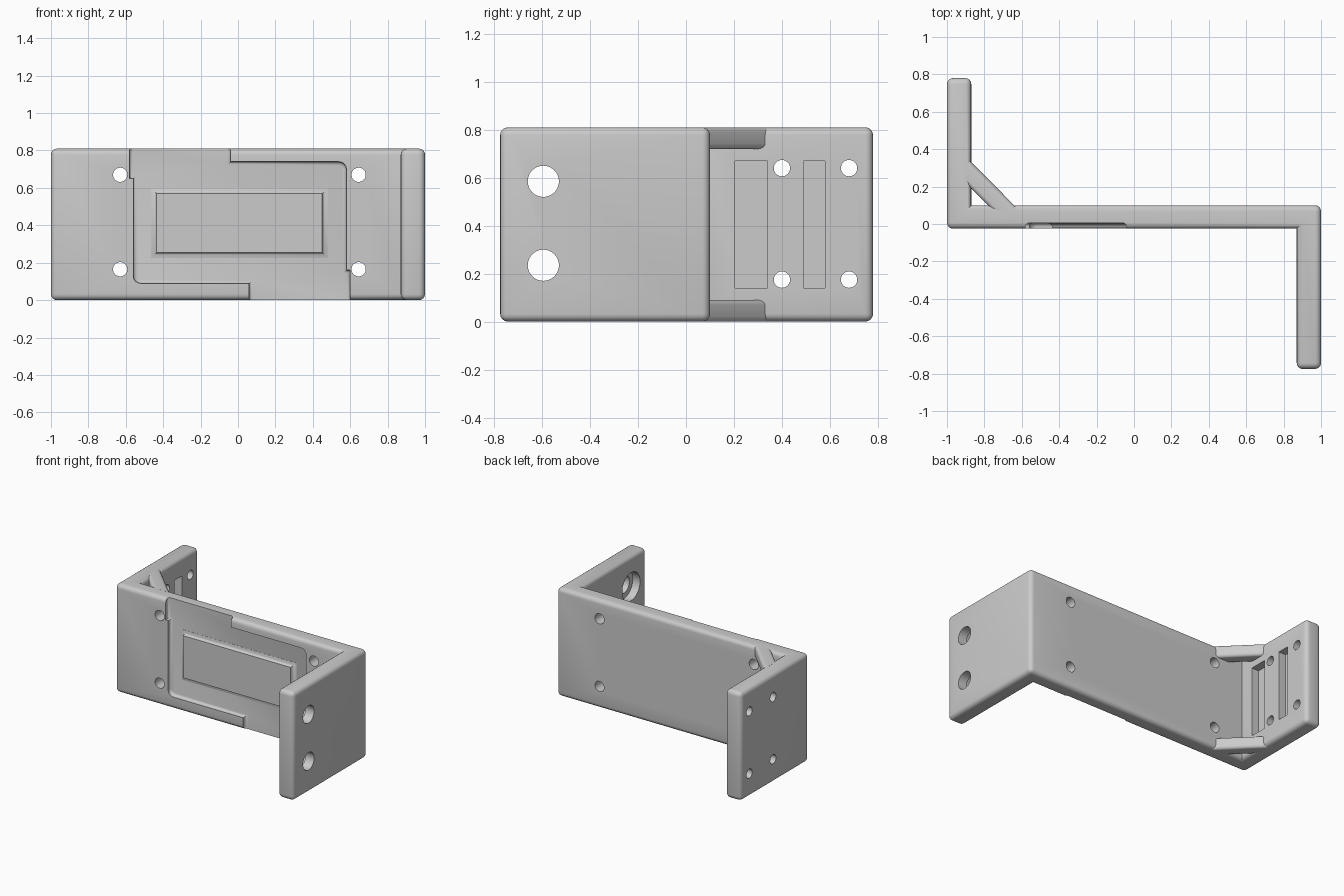
import bpy, bmesh, math
from mathutils import Vector

if "Cube" in bpy.data.objects:
    bpy.data.objects.remove(bpy.data.objects["Cube"], do_unlink=True)

grey = bpy.data.materials.new("plain grey")
grey.use_nodes = True
grey.diffuse_color = (0.6, 0.6, 0.6, 1)
grey.node_tree.nodes["Principled BSDF"].inputs["Base Color"].default_value = (0.6, 0.6, 0.6, 1)

H = 0.81               # height of the bracket
FRONT, BACK = -0.025, 0.1
T = 0.13               # wing thickness
FLOOR = 0.005          # depth of the front recess


def finish(bm, name):
    bmesh.ops.recalc_face_normals(bm, faces=bm.faces)
    mesh = bpy.data.meshes.new(name)
    bm.to_mesh(mesh)
    bm.free()
    obj = bpy.data.objects.new(name, mesh)
    bpy.context.collection.objects.link(obj)
    mesh.materials.append(grey)
    return obj


def prism(points, axis, lo, hi):
    """Extrude a 2D outline along an axis; the outline uses the other two axes in order."""
    bm = bmesh.new()

    def place(p, depth):
        co = list(p)
        co.insert(axis, depth)
        return bm.verts.new(co)

    a = [place(p, lo) for p in points]
    b = [place(p, hi) for p in points]
    bm.faces.new(a)
    bm.faces.new(b)
    n = len(points)
    for i in range(n):
        j = (i + 1) % n
        bm.faces.new((a[i], a[j], b[j], b[i]))
    bmesh.ops.recalc_face_normals(bm, faces=bm.faces)
    return bm


def box(x, y, z):
    return prism([(x[0], y[0]), (x[1], y[0]), (x[1], y[1]), (x[0], y[1])], 2, z[0], z[1])


def round_edges(bm, test, radius, segments=4):
    edges = [e for e in bm.edges if test(e)]
    bmesh.ops.bevel(bm, geom=edges, offset=radius, segments=segments,
                    profile=0.5, affect='EDGES', clamp_overlap=False)


def cylinder(axis, centre, radius, length):
    bm = bmesh.new()
    bmesh.ops.create_cone(bm, cap_ends=True, segments=40, radius1=radius,
                          radius2=radius, depth=length)
    turn = Vector((0, 0, 1)).rotation_difference(axis).to_matrix()
    bmesh.ops.rotate(bm, verts=bm.verts, matrix=turn)
    bmesh.ops.translate(bm, verts=bm.verts, vec=centre)
    return bm


def cut(target, bm):
    cutter = finish(bm, "cutter")
    cutter.hide_render = True
    mod = target.modifiers.new("cut", 'BOOLEAN')
    mod.operation = 'DIFFERENCE'
    mod.solver = 'EXACT'
    mod.object = cutter
    bpy.context.view_layer.objects.active = target
    bpy.ops.object.modifier_apply(modifier=mod.name)
    bpy.data.objects.remove(cutter, do_unlink=True)


def smooth(obj):
    bpy.ops.object.select_all(action='DESELECT')
    obj.select_set(True)
    bpy.context.view_layer.objects.active = obj
    bpy.ops.object.shade_smooth_by_angle(angle=math.radians(35))


# Bracket body: one Z-shaped profile with rounded outer edges
outline = [(-1, FRONT), (1 - T, FRONT), (1 - T, -0.775), (1, -0.775),
           (1, BACK), (T - 1, BACK), (T - 1, 0.78), (-1, 0.78)]
body_bm = prism(outline, 2, 0, H)
round_edges(body_bm, lambda e: e.is_convex, 0.032)
body = finish(body_bm, "bracket_body")

# Stepped recess on the front, open at the top left and the bottom right
recess = [(-0.58, 0.9), (-0.04, 0.9), (-0.04, 0.74), (0.58, 0.74), (0.58, 0.16), (0.6, 0.16),
          (0.6, -0.1), (0.06, -0.1), (0.06, 0.09), (-0.56, 0.09), (-0.56, 0.65), (-0.58, 0.65)]
recess_bm = prism(recess, 1, -0.1, FLOOR)


def wide_corner(e):
    a, b = (v.co for v in e.verts)
    return abs(a.y - b.y) > 0.05 and any(
        abs(a.x - x) < 0.01 and abs(a.z - z) < 0.01 for x, z in ((0.58, 0.74), (-0.56, 0.09)))


round_edges(recess_bm, wide_corner, 0.04)
round_edges(recess_bm, lambda e: all(v.co.y > FLOOR - 0.001 for v in e.verts), 0.018, 3)
cut(body, recess_bm)

# Screw holes through the centre plate
for x in (-0.63, 0.645):
    for z in (0.165, 0.67):
        cut(body, cylinder(Vector((0, 1, 0)), (x, 0.04, z), 0.038, 0.4))

# Large holes in the front wing, counterbored from inside
for z in (0.235, 0.585):
    cut(body, cylinder(Vector((1, 0, 0)), (0.93, -0.595, z), 0.065, 0.4))
    cut(body, cylinder(Vector((1, 0, 0)), (0.88, -0.595, z), 0.105, 0.1))

# Small holes and two blind slots in the rear wing
for y in (0.4, 0.68):
    for z in (0.175, 0.64):
        cut(body, cylinder(Vector((1, 0, 0)), (-0.93, y, z), 0.034, 0.4))
for y in ((0.205, 0.34), (0.49, 0.58)):
    cut(body, box((-0.93, -0.8), y, (0.14, 0.67)))
smooth(body)

# Raised pad in the recess, with a flared foot
pad_bm = bmesh.new()
rings = []
for grow, y in ((0.03, FLOOR + 0.002), (0.03, FLOOR - 0.001), (0.012, FLOOR - 0.006),
                (0.004, FLOOR - 0.014), (0, FLOOR - 0.027)):
    x0, x1, z0, z1 = -0.435 - grow, 0.45 + grow, 0.255 - grow, 0.57 + grow
    rings.append([pad_bm.verts.new((x, y, z)) for x, z in ((x0, z0), (x1, z0), (x1, z1), (x0, z1))])
for r, s in zip(rings, rings[1:]):
    for i in range(4):
        j = (i + 1) % 4
        pad_bm.faces.new((r[i], r[j], s[j], s[i]))
pad_bm.faces.new(rings[0])
pad_bm.faces.new(rings[-1])
smooth(finish(pad_bm, "raised_pad"))

# Diagonal braces in the rear corner, top and bottom
brace = [(-0.9, 0.36), (-0.61, 0.07), (-0.75, 0.07), (-0.9, 0.22)]


def along_brace(e):
    d = e.verts[1].co - e.verts[0].co
    return abs(d.x + d.y) < 0.001 and abs(d.x) > 0.05


for name, z0, z1 in (("lower_brace", 0, 0.09), ("upper_brace", H - 0.09, H)):
    bm = prism(brace, 2, z0, z1)
    round_edges(bm, along_brace, 0.022)
    smooth(finish(bm, name))
